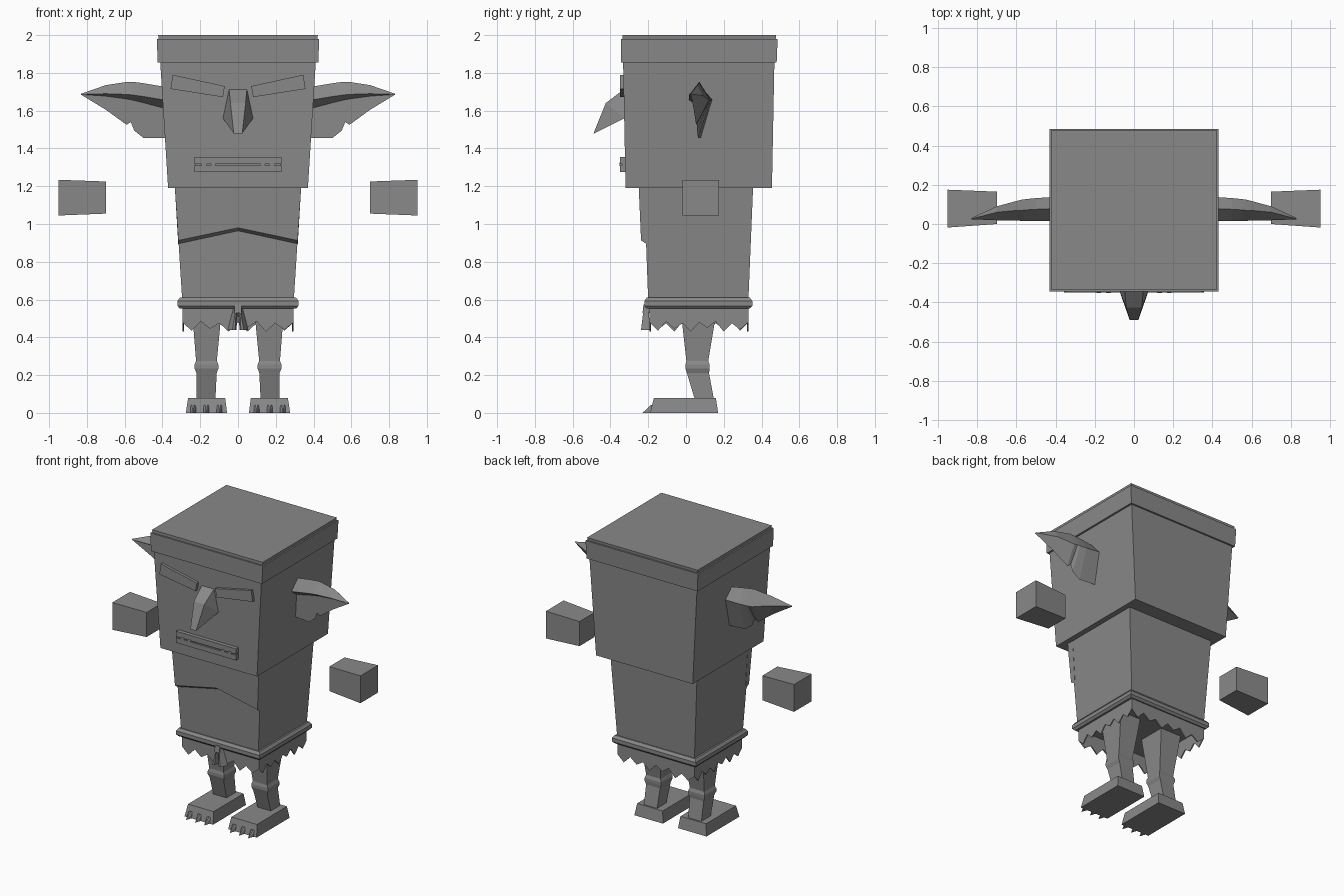
import bpy, bmesh, math

if "Cube" in bpy.data.objects:
    bpy.data.objects.remove(bpy.data.objects["Cube"])

grey = bpy.data.materials.new("stone grey")
grey.diffuse_color = (0.25, 0.25, 0.25, 1)
grey.use_nodes = True
grey.node_tree.nodes["Principled BSDF"].inputs["Base Color"].default_value = grey.diffuse_color


def make(name, verts, faces=None):
    """Mesh object from faces, or from the convex hull when no faces are given."""
    bm = bmesh.new()
    vs = [bm.verts.new(v) for v in verts]
    if faces is None:
        res = bmesh.ops.convex_hull(bm, input=vs)
        junk = [g for g in res["geom_interior"] if isinstance(g, bmesh.types.BMVert)]
        bmesh.ops.delete(bm, geom=junk, context='VERTS')
        bmesh.ops.dissolve_limit(bm, angle_limit=0.01, verts=bm.verts, edges=bm.edges)
    else:
        for f in faces:
            bm.faces.new([vs[i] for i in f])
    bmesh.ops.recalc_face_normals(bm, faces=bm.faces)
    mesh = bpy.data.meshes.new(name)
    bm.to_mesh(mesh)
    bm.free()
    mesh.materials.append(grey)
    ob = bpy.data.objects.new(name, mesh)
    bpy.context.collection.objects.link(ob)
    return ob


def loft(name, rings):
    """Skin equal-sized rings of points and cap both ends."""
    n = len(rings[0])
    faces = [tuple(range(n)), tuple((len(rings) - 1) * n + i for i in range(n))]
    for r in range(len(rings) - 1):
        for i in range(n):
            j = (i + 1) % n
            faces.append((r * n + i, r * n + j, r * n + n + j, r * n + n + i))
    return make(name, [p for ring in rings for p in ring], faces)


def stack(name, *levels):
    """Boxy tower: each level is (x0, x1, y0, y1, z)."""
    return loft(name, [[(a, c, z), (b, c, z), (b, d, z), (a, d, z)]
                       for a, b, c, d, z in levels])


def mirrored(name, s, *levels):
    return stack(name, *[(s * a, s * b, c, d, z) for a, b, c, d, z in levels])


def plate(name, outline, y0, y1):
    """Front-facing plate from an (x, z) outline."""
    return loft(name, [[(x, y, z) for x, z in outline] for y in (y0, y1)])


# Head with cap band
stack("head", (-.37, .37, -.32, .455, 1.19), (-.412, .412, -.333, .468, 1.86))
stack("head_band", (-.425, .425, -.345, .48, 1.855), (-.43, .43, -.345, .485, 1.98))
stack("head_top", (-.42, .42, -.335, .475, 1.98), (-.423, .423, -.335, .477, 2.0))

# Torso and overhanging chest slab with a chevron lower edge
stack("torso", (-.295, .295, -.2, .33, .59), (-.333, .333, -.222, .355, 1.19))
chest = []
for y, dz, s in ((-.2, -.025, 1), (None, 0, 1)):
    low, top = (y, y) if y else (-.238, -.25)
    chest.append([(-.334, top, 1.19), (-.316, low, .913 + dz), (0, low, .98 + dz),
                  (.316, low, .913 + dz), (.334, top, 1.19)])
loft("chest", chest)

# Belt with bevelled rim
stack("belt", (-.308, .308, -.208, .338, .553), (-.321, .321, -.221, .351, .567),
      (-.321, .321, -.221, .351, .592), (-.308, .308, -.208, .338, .61))

# Ragged skirt: four zigzag strips
x0, x1, y0, y1 = -.295, .295, -.192, .33
corners = [(x0, y0), (x1, y0), (x1, y1), (x0, y1)]
teeth = [.48, .435, .485, .445, .475, .43, .48, .45, .485, .43, .475, .44]
top, low = [], []
for k in range(4):
    (ax, ay), (bx, by) = corners[k], corners[(k + 1) % 4]
    for i, z in enumerate(teeth):
        t = i / len(teeth)
        px, py = ax + (bx - ax) * t, ay + (by - ay) * t
        top.append((px, py, .56))
        low.append((px, py, z))
n = len(top)
skirt = make("skirt", top + low,
             [(i, (i + 1) % n, n + (i + 1) % n, n + i) for i in range(n)])
mod = skirt.modifiers.new("cloth thickness", 'SOLIDIFY')
mod.thickness = .008

# Belt knot with hanging tails
make("knot", [(-.018, -.225, .575), (.018, -.225, .575), (-.018, -.19, .575),
              (.018, -.19, .575), (-.02, -.23, .53), (.02, -.23, .53),
              (-.02, -.19, .53), (.02, -.19, .53)])
for s, side in ((-1, "left"), (1, "right")):
    make(side + "_tail", [(0, -.2, .575), (s * .018, -.2, .575), (s * .008, -.222, .57),
                          (s * .055, -.19, .44), (s * .008, -.19, .44),
                          (s * .03, -.238, .44), (s * .016, -.235, .44)])

# Nose
half = [(.048, -.32, 1.72), (.04, -.425, 1.64), (.022, -.49, 1.478),
        (.08, -.325, 1.56), (.05, -.40, 1.525)]
make("nose", [(s * x, y, z) for s in (-1, 1) for x, y, z in half])

# Mouth: two lips, a dark slit and small teeth
for name, za, zb in (("lower_lip", 1.275, 1.31), ("upper_lip", 1.318, 1.355)):
    stack(name, (-.23, .23, -.35, -.315, za), (-.23, .23, -.35, -.315, zb))
stack("mouth_inside", (-.225, .225, -.338, -.315, 1.305), (-.225, .225, -.338, -.315, 1.322))
for x in (-.18, -.13, .13, .18):
    stack("tooth", (x - .012, x + .012, -.352, -.335, 1.308),
          (x - .012, x + .012, -.352, -.335, 1.325))

# Ear sections: x, front rim (y, z), crest (y, z), back (y, z), lower tip z
ear = [(.38, .015, 1.655, .08, 1.725, .14, 1.66, 1.455),
       (.50, .015, 1.675, .075, 1.745, .132, 1.655, 1.455),
       (.55, .016, 1.682, .072, 1.752, .127, 1.655, 1.495),
       (.567, .016, 1.684, .07, 1.753, .125, 1.655, 1.54),
       (.59, .017, 1.686, .07, 1.752, .12, 1.655, 1.525),
       (.70, .019, 1.69, .06, 1.735, .09, 1.68, 1.605),
       (.83, .024, 1.686, .026, 1.69, .03, 1.688, 1.684)]

for s, side in ((-1, "left"), (1, "right")):
    # Ear with a hollow under the front rim
    rings = []
    for x, fy, fz, ty, tz, by, bz, dz in ear:
        k = (.83 - x) / .45
        rings.append([(s * x, fy, fz), (s * x, ty, tz), (s * x, by, bz),
                      (s * x, .026 + .052 * k, dz),
                      (s * x, .026 + .05 * k, fz - .045 * k)])
    loft(side + "_ear", rings)

    # Slanted eye plate
    plate(side + "_eye", [(s * .07, 1.73), (s * .08, 1.672), (s * .357, 1.715),
                          (s * .346, 1.79)], -.35, -.32)

    # Floating hand block, flaring outward
    loft(side + "_hand", [[(s * x, a, c), (s * x, b, c), (s * x, b, d), (s * x, a, d)]
                          for x, a, b, c, d in ((.70, .0, .165, 1.055, 1.225),
                                                (.95, -.018, .175, 1.045, 1.234))])

    # Leg with knee band
    mirrored(side + "_leg", s, (.12, .22, .05, .15, .06), (.113, .22, .005, .122, .21),
             (.104, .23, -.003, .125, .235), (.104, .23, -.003, .125, .255),
             (.112, .222, .002, .118, .275), (.085, .245, -.03, .165, .56))

    # Foot and claws
    mirrored(side + "_foot", s, (.058, .276, -.19, .17, 0), (.068, .264, -.17, .158, .08))
    for x in (.098, .168, .238):
        make(side + "_claw", [(s * (x - .022), -.17, 0), (s * (x + .022), -.17, 0),
                              (s * (x - .018), -.17, .04), (s * (x + .018), -.17, .04),
                              (s * (x - .006), -.186, .042), (s * (x + .006), -.186, .042),
                              (s * x, -.23, 0)])
